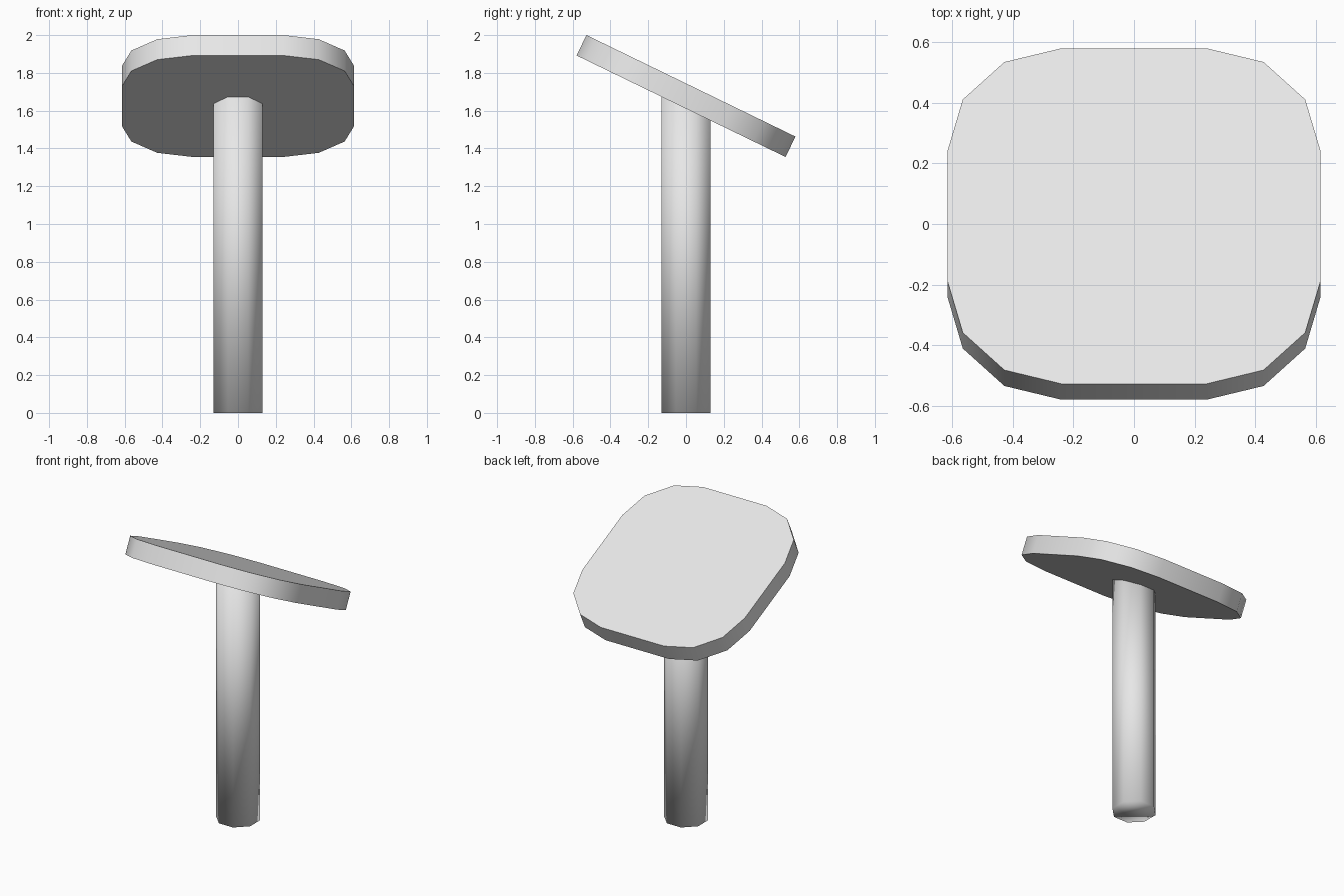
import bpy, bmesh, math
from mathutils import Matrix

if "Cube" in bpy.data.objects:
    bpy.data.objects.remove(bpy.data.objects["Cube"], do_unlink=True)

# One plain grey for every part
grey = bpy.data.materials.new("light_grey")
grey.use_nodes = True
colour = (0.8, 0.8, 0.8, 1)
grey.diffuse_color = colour
grey.node_tree.nodes["Principled BSDF"].inputs["Base Color"].default_value = colour


def add_object(name, bm):
    bmesh.ops.recalc_face_normals(bm, faces=bm.faces)
    mesh = bpy.data.meshes.new(name)
    bm.to_mesh(mesh)
    bm.free()
    mesh.materials.append(grey)
    obj = bpy.data.objects.new(name, mesh)
    bpy.context.collection.objects.link(obj)
    bpy.ops.object.select_all(action="DESELECT")
    obj.select_set(True)
    bpy.context.view_layer.objects.active = obj
    return obj


# Octagonal post, softly shaded over its ends, reaching into the plate
post_height = 1.675
bm = bmesh.new()
bmesh.ops.create_cone(
    bm, cap_ends=True, segments=8, depth=post_height,
    radius1=0.14, radius2=0.14,
    matrix=Matrix.Translation((0, 0, post_height / 2))
    @ Matrix.Rotation(math.pi / 8, 4, "Z"))
post = add_object("post", bm)
bpy.ops.object.shade_smooth()

# Tilted square plate with rounded upright corners
half, thickness = 0.615, 0.12
bm = bmesh.new()
bmesh.ops.create_cube(
    bm, size=1, matrix=Matrix.Diagonal((2 * half, 2 * half, thickness, 1)))
corners = [e for e in bm.edges
           if abs(e.verts[0].co.z - e.verts[1].co.z) > thickness / 2]
bmesh.ops.bevel(bm, geom=corners, offset=0.375, segments=3,
                profile=0.5, affect="EDGES")
bm.transform(Matrix.Translation((0, 0, 1.6775))
             @ Matrix.Rotation(math.radians(-25.9), 4, "X"))
plate = add_object("tilted_plate", bm)
bpy.ops.object.shade_smooth_by_angle(angle=math.radians(40))
